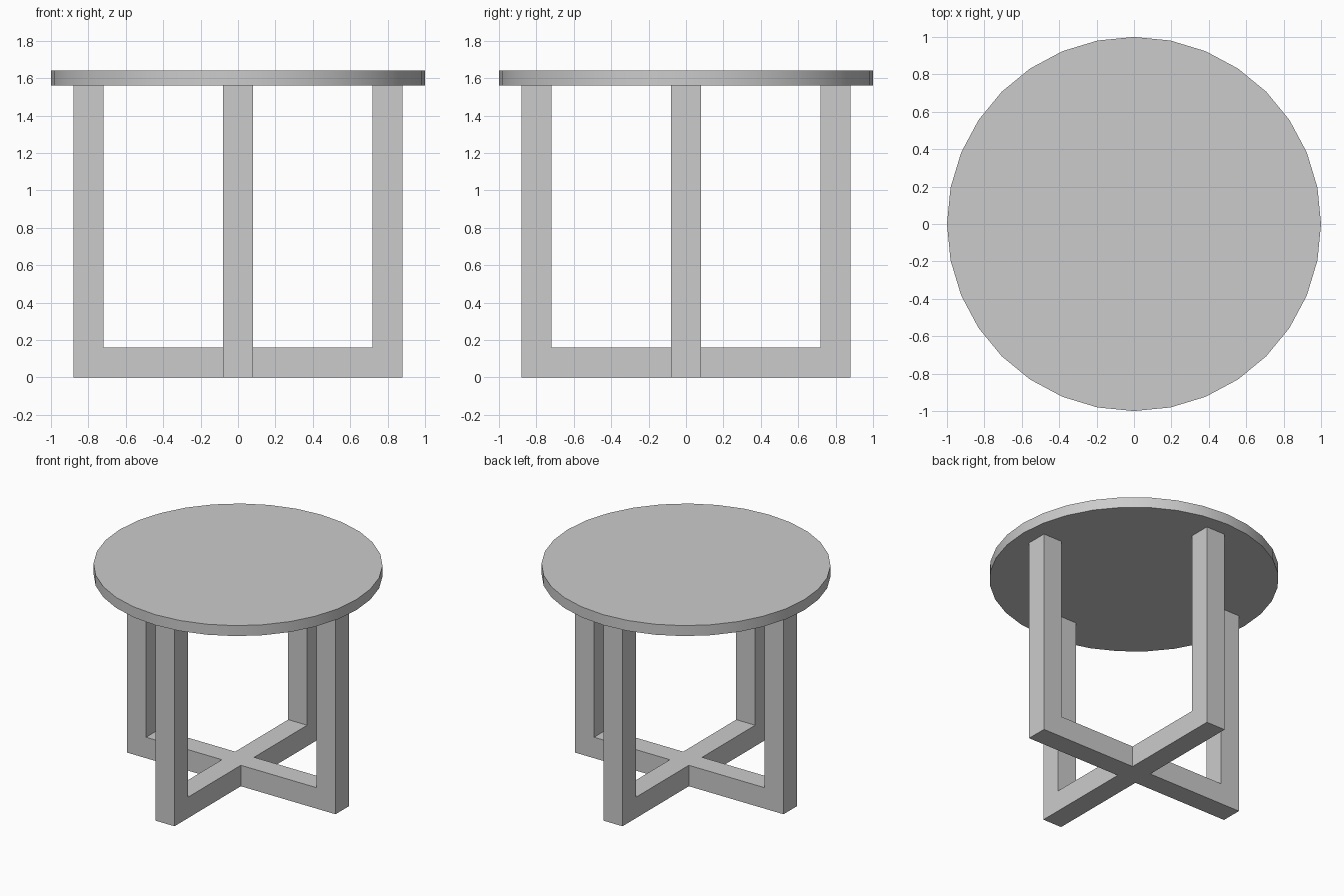
import bpy, bmesh, math
from mathutils import Vector

if "Cube" in bpy.data.objects:
    bpy.data.objects.remove(bpy.data.objects["Cube"])

BEAM = 0.16          # square beam thickness
H = BEAM / 2
LEG_IN, LEG_OUT = 0.72, 0.88
LEG_TOP, TABLE_TOP = 1.56, 1.64


def rect(bm, angle, x0, x1):
    """Flat rectangle of beam width, turned about z by a quarter-turn count."""
    c, s = round(math.cos(angle)), round(math.sin(angle))
    pts = [(x0, -H), (x1, -H), (x1, H), (x0, H)]
    return bm.faces.new([bm.verts.new((x * c - y * s, x * s + y * c, 0)) for x, y in pts])


def raise_faces(bm, faces, height):
    geom = bmesh.ops.extrude_face_region(bm, geom=faces)["geom"]
    verts = [g for g in geom if isinstance(g, bmesh.types.BMVert)]
    bmesh.ops.translate(bm, verts=verts, vec=(0, 0, height))
    return [g for g in geom if isinstance(g, bmesh.types.BMFace)]


# Crossed base with four upright legs, one continuous frame
bm = bmesh.new()
rect(bm, 0, -H, H)
for i in range(4):
    a = i * math.pi / 2
    rect(bm, a, H, LEG_IN)
    rect(bm, a, LEG_IN, LEG_OUT)
bmesh.ops.remove_doubles(bm, verts=bm.verts[:], dist=0.001)
tops = raise_faces(bm, bm.faces[:], BEAM)
ends = [f for f in tops if f.calc_center_median().xy.length > LEG_IN]
raise_faces(bm, ends, LEG_TOP - BEAM)
bmesh.ops.recalc_face_normals(bm, faces=bm.faces[:])
mesh = bpy.data.meshes.new("cross_leg_frame")
bm.to_mesh(mesh)
bm.free()
frame = bpy.data.objects.new("cross_leg_frame", mesh)
bpy.context.collection.objects.link(frame)

# Round tabletop
bpy.ops.mesh.primitive_cylinder_add(vertices=32, radius=1, depth=TABLE_TOP - LEG_TOP,
                                    location=(0, 0, (LEG_TOP + TABLE_TOP) / 2))
bpy.context.object.name = "tabletop"
bpy.ops.object.shade_smooth_by_angle(angle=math.radians(30))
